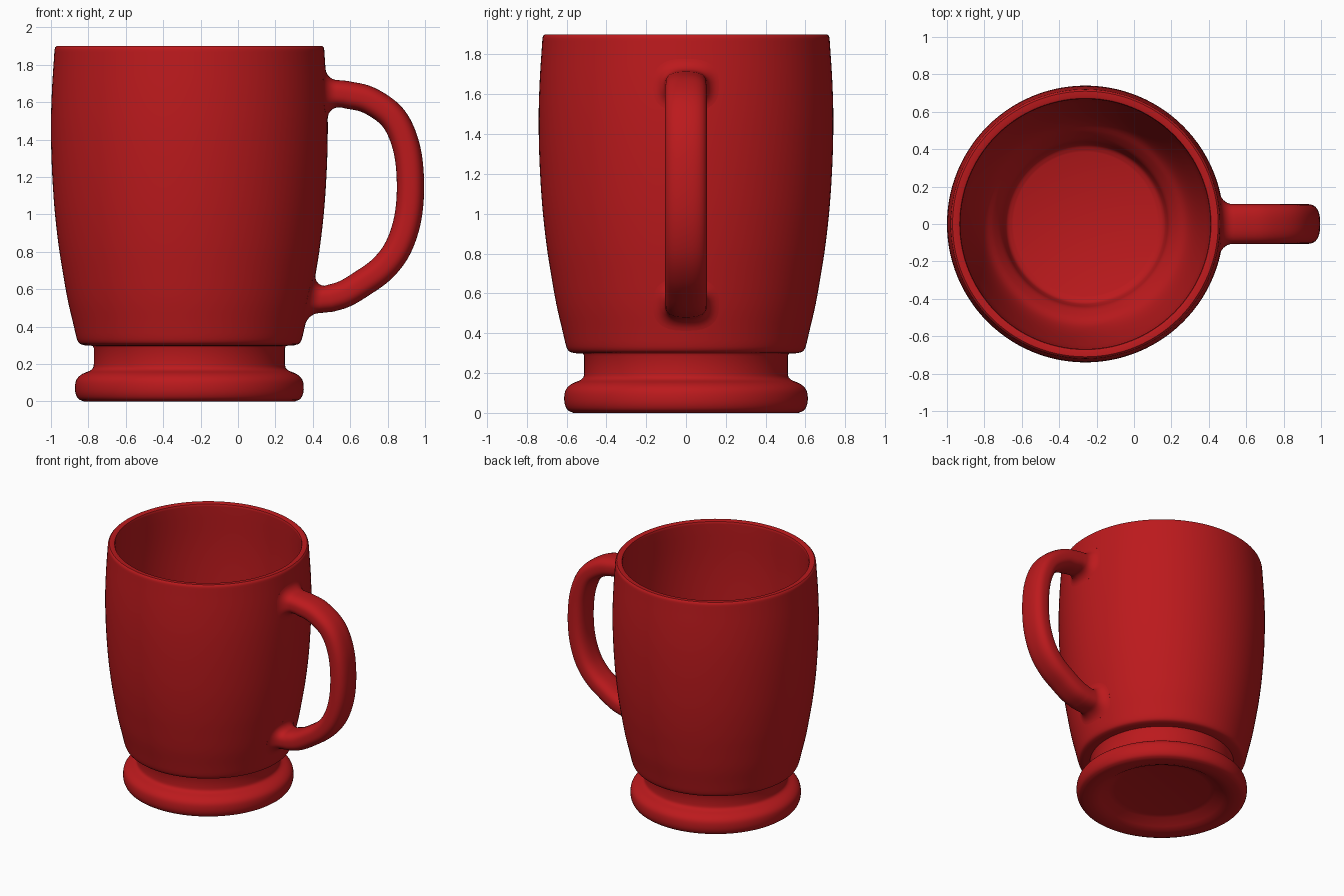
import bpy, bmesh
from math import sin, cos, pi, sqrt
from mathutils import Vector

if "Cube" in bpy.data.objects:
    bpy.data.objects.remove(bpy.data.objects["Cube"])

CX = -0.26  # axis of the cup

red = bpy.data.materials.new("red_glaze")
red.diffuse_color = (0.5, 0.01, 0.012, 1)
red.use_nodes = True
red.node_tree.nodes["Principled BSDF"].inputs["Base Color"].default_value = red.diffuse_color


def smooth(pts, n):
    """Catmull-Rom curve through 2D points."""
    p = [Vector(q) for q in pts]
    p = [2 * p[0] - p[1]] + p + [2 * p[-1] - p[-2]]
    out = []
    for i in range(1, len(p) - 2):
        a, b, c, d = p[i - 1:i + 3]
        for k in range(n):
            t = k / n
            out.append(0.5 * (2 * b + (c - a) * t + (2 * a - 5 * b + 4 * c - d) * t**2
                              + (3 * b - a - 3 * c + d) * t**3))
    return out + [p[-2]]


def finish(bm, name, angle):
    bmesh.ops.remove_doubles(bm, verts=bm.verts, dist=1e-5)
    bmesh.ops.recalc_face_normals(bm, faces=bm.faces)
    me = bpy.data.meshes.new(name)
    bm.to_mesh(me)
    bm.free()
    ob = bpy.data.objects.new(name, me)
    bpy.context.collection.objects.link(ob)
    me.materials.append(red)
    bpy.ops.object.select_all(action='DESELECT')
    ob.select_set(True)
    bpy.context.view_layer.objects.active = ob
    bpy.ops.object.shade_smooth_by_angle(angle=angle)
    return ob


# Profile pieces as (radius, height)
underside = [(0, .065), (.34, .065), (.38, .058), (.44, .02), (.48, .004), (.51, 0)]
foot = smooth([(.565, 0), (.595, .015), (.61, .05), (.61, .095), (.598, .125),
               (.57, .148), (.53, .165), (.515, .18), (.511, .2)], 3)
neck = [(.511, .285), (.516, .297)]
lip = smooth([(.56, .3), (.585, .308), (.598, .325), (.606, .35)], 3)
wall = smooth([(.606, .35), (.622, .42), (.65, .54), (.675, .68), (.7, .84), (.722, 1.04),
               (.736, 1.27), (.74, 1.48), (.735, 1.66), (.725, 1.82), (.721, 1.88)], 4)
rim = [(.718, 1.893), (.71, 1.9), (.682, 1.9), (.672, 1.896), (.668, 1.885)]
inside = smooth([(.668, 1.88), (.68, 1.5), (.665, 1.04), (.635, .8), (.59, .56), (.545, .42),
                 (.49, .35), (.45, .29), (.435, .23), (.42, .19), (.385, .17)], 4)

# Cup body, turned around its axis
bm = bmesh.new()
profile = underside + foot + neck + lip + wall[1:] + rim + inside + [(0, .168)]
vs = [bm.verts.new((CX + p[0], 0, p[1])) for p in profile]
es = [bm.edges.new(e) for e in zip(vs, vs[1:])]
bmesh.ops.spin(bm, geom=vs + es, cent=(CX, 0, 0), axis=(0, 0, 1), angle=2 * pi,
               steps=112, use_duplicate=False)
finish(bm, "cup_body", 0.7)


def surface_x(y, z):
    """x of the outer wall on the handle side."""
    for a, b in zip(wall, wall[1:]):
        if a[1] <= z <= b[1]:
            r = a[0] + (b[0] - a[0]) * (z - a[1]) / (b[1] - a[1])
            return CX + sqrt(r * r - y * y)
    return CX + .6


# Handle cross-section: rounded oblong
N = 40
HW, HT = .106, .073


def section(grow=0):
    pts = []
    for i in range(N):
        a = 2 * pi * i / N
        c, s = cos(a), sin(a)
        k = 1 / (abs(c)**2.7 + abs(s)**2.7)**(1 / 2.7)
        pts.append(((HW + grow) * c * k, (HT + grow) * s * k))
    return pts


def joint(zc, side):
    """Flared fillet rings from the wall outward; side flips the section."""
    rings = [[(surface_x(u, zc + side * v) - .015, u, zc + side * v) for u, v in section(.06)]]
    for k in range(8):
        a = pi / 2 * k / 7
        g, d = .06 * (1 - sin(a)), .06 * (1 - cos(a))
        rings.append([(surface_x(u, zc + side * v) + d, u, zc + side * v)
                      for u, v in section(g)])
    return rings


# Handle, swept along its path in the xz plane
path = smooth([(.57, 1.642), (.7, 1.61), (.83, 1.515), (.9, 1.36), (.922, 1.17), (.908, .98),
               (.855, .82), (.77, .708), (.66, .628), (.57, .575), (.49, .55)], 6)
rings = joint(1.645, 1)
for i, p in enumerate(path):
    t = (path[min(i + 1, len(path) - 1)] - path[max(i - 1, 0)]).normalized()
    n = Vector((-t.y, t.x))
    rings.append([(p.x + n.x * v, u, p.y + n.y * v) for u, v in section()])
rings += joint(.545, -1)[::-1]

bm = bmesh.new()
rv = [[bm.verts.new(c) for c in r] for r in rings]
for a, b in zip(rv, rv[1:]):
    for i in range(N):
        j = (i + 1) % N
        bm.faces.new((a[i], a[j], b[j], b[i]))
finish(bm, "handle", 1.0)
